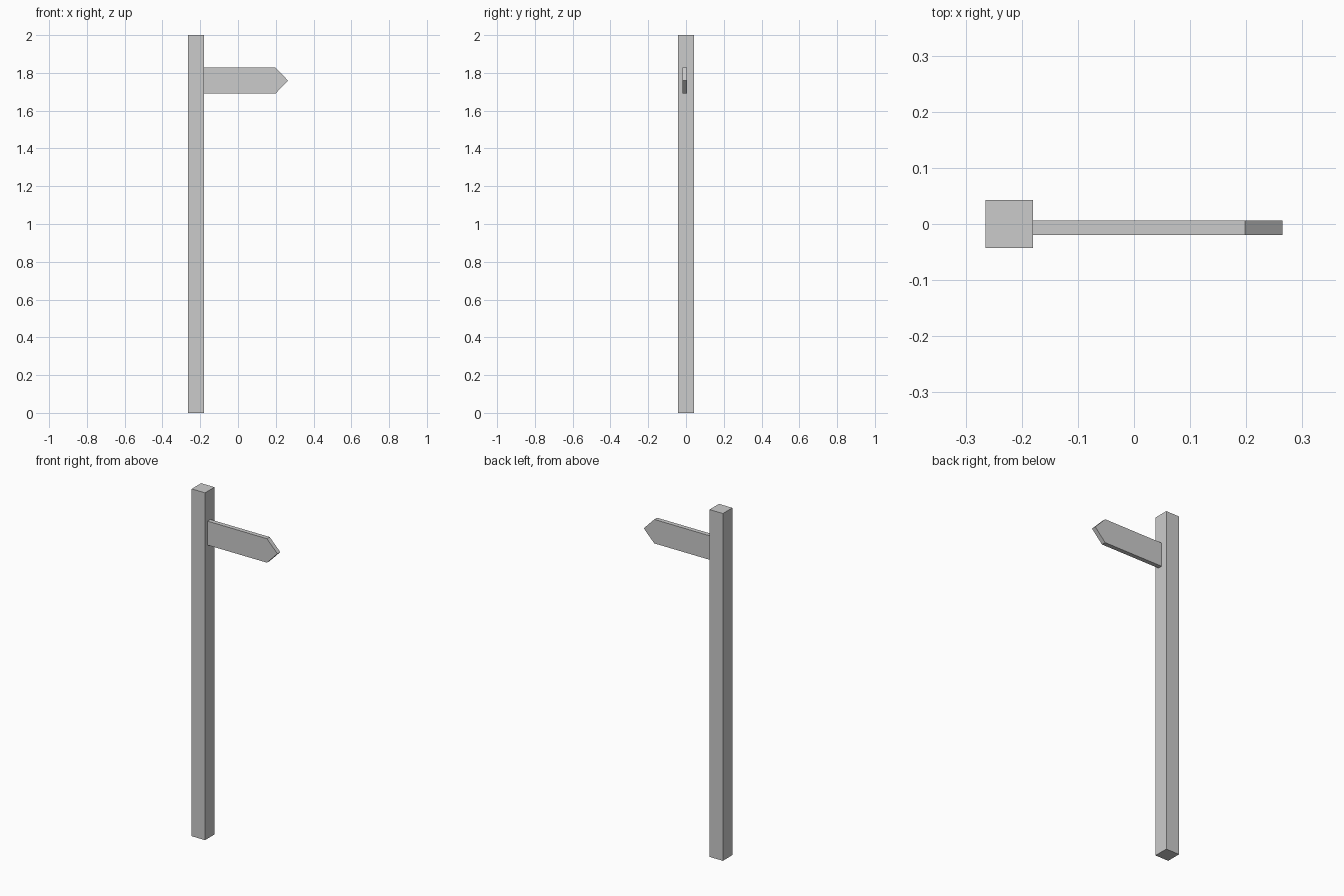
import bpy, bmesh

if "Cube" in bpy.data.objects:
    bpy.data.objects.remove(bpy.data.objects["Cube"])


def extrude_profile(name, points, y0, y1):
    """Extrude an x-z outline from y0 to y1."""
    bm = bmesh.new()
    face = bm.faces.new([bm.verts.new((x, y0, z)) for x, z in points])
    ext = bmesh.ops.extrude_face_region(bm, geom=[face])
    moved = [g for g in ext["geom"] if isinstance(g, bmesh.types.BMVert)]
    bmesh.ops.translate(bm, verts=moved, vec=(0, y1 - y0, 0))
    bmesh.ops.recalc_face_normals(bm, faces=bm.faces)
    mesh = bpy.data.meshes.new(name)
    bm.to_mesh(mesh)
    bm.free()
    obj = bpy.data.objects.new(name, mesh)
    bpy.context.collection.objects.link(obj)
    return obj


LEFT, POST_RIGHT, TIP = -0.265, -0.180, 0.265

# Square upright post
extrude_profile("post", [(LEFT, 0), (POST_RIGHT, 0), (POST_RIGHT, 2), (LEFT, 2)],
                -0.043, 0.043)

# Pointed sign board, butted against the post
low, high, shoulder = 1.69, 1.828, 0.198
extrude_profile("sign_board",
                [(POST_RIGHT, low), (shoulder, low), (TIP, (low + high) / 2),
                 (shoulder, high), (POST_RIGHT, high)],
                -0.0195, 0.006)
